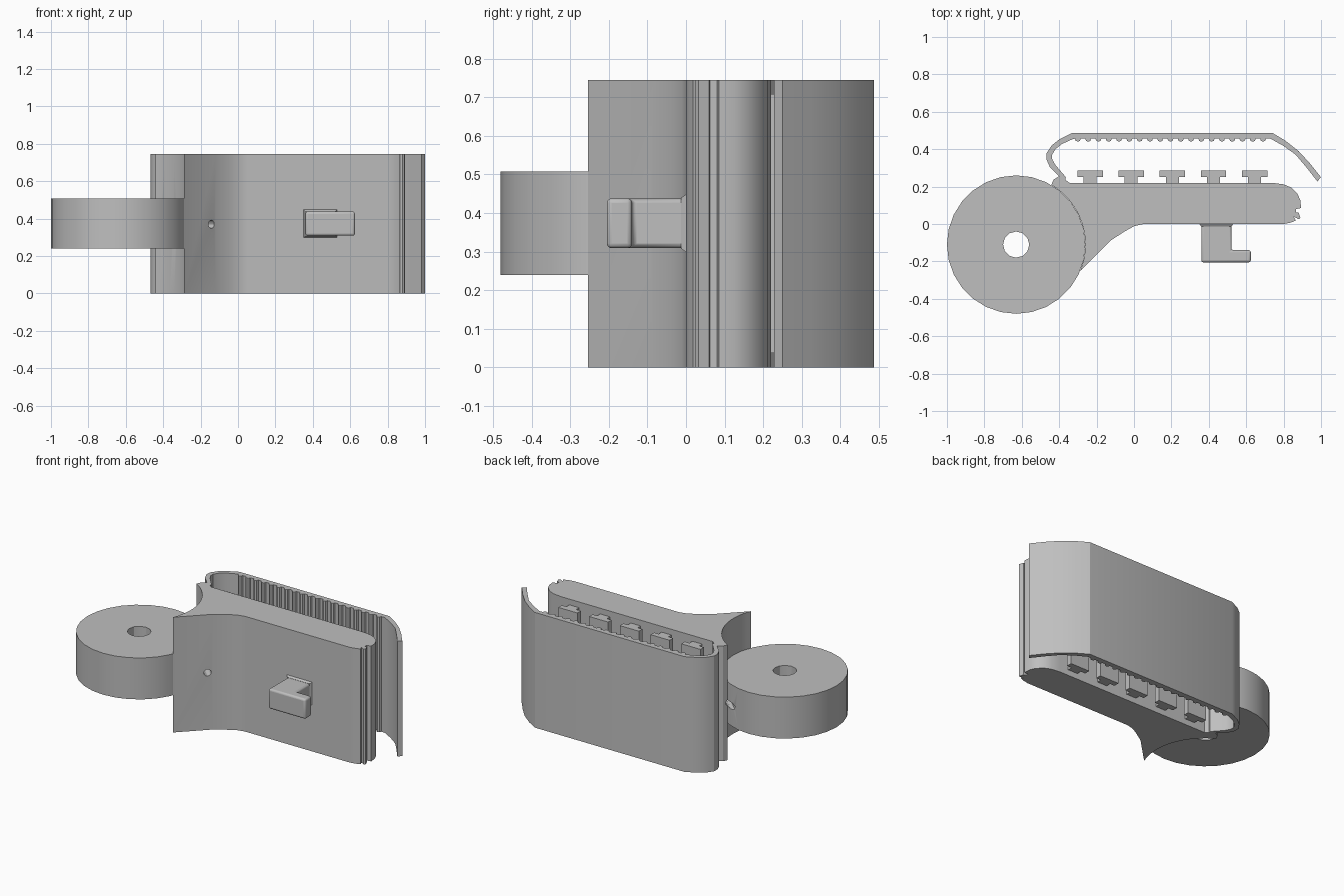
import bpy, bmesh
from math import cos, sin, pi, radians, atan2
from mathutils import Vector, Matrix

cube = bpy.data.objects.get("Cube")
if cube:
    bpy.data.objects.remove(cube, do_unlink=True)

HEIGHT = 0.745
HUB = Vector((-0.63, -0.11))
HUB_R = 0.37

grey = bpy.data.materials.new("plain_grey")
grey.use_nodes = True
grey.diffuse_color = (0.52, 0.52, 0.52, 1)
grey.node_tree.nodes["Principled BSDF"].inputs["Base Color"].default_value = grey.diffuse_color


def make_object(name, bm):
    bmesh.ops.recalc_face_normals(bm, faces=bm.faces[:])
    mesh = bpy.data.meshes.new(name)
    bm.to_mesh(mesh)
    bm.free()
    mesh.materials.append(grey)
    obj = bpy.data.objects.new(name, mesh)
    bpy.context.collection.objects.link(obj)
    return obj


def extrude_profile(name, points, low, high):
    bm = bmesh.new()
    face = bm.faces.new([bm.verts.new((x, y, low)) for x, y in points])
    moved = bmesh.ops.extrude_face_region(bm, geom=[face])["geom"]
    verts = [v for v in moved if isinstance(v, bmesh.types.BMVert)]
    bmesh.ops.translate(bm, verts=verts, vec=(0, 0, high - low))
    return make_object(name, bm)


def arc(center, radius, start, end, steps):
    angles = [start + (end - start) * i / steps for i in range(steps + 1)]
    return [(center[0] + radius * cos(a), center[1] + radius * sin(a)) for a in angles]


def activate(obj):
    bpy.ops.object.select_all(action="DESELECT")
    obj.select_set(True)
    bpy.context.view_layer.objects.active = obj


def cut_cylinder(targets, center, direction, radius, length, sides):
    bm = bmesh.new()
    turn = Vector(direction).to_track_quat("Z", "Y").to_matrix().to_4x4()
    bmesh.ops.create_cone(bm, cap_ends=True, segments=sides, radius1=radius, radius2=radius,
                          depth=length, matrix=Matrix.Translation(center) @ turn)
    cutter = make_object("hole_cutter", bm)
    cutter.hide_render = True
    for target in targets:
        mod = target.modifiers.new("hole", "BOOLEAN")
        mod.operation, mod.solver, mod.object = "DIFFERENCE", "EXACT", cutter
        activate(target)
        bpy.ops.object.modifier_apply(modifier=mod.name)
    bpy.data.objects.remove(cutter, do_unlink=True)


# Main body: concave seat for the hub, sloped neck, flat plate, latch at the tip
lower, upper = Vector((-0.285, -0.255)) - HUB, Vector((-0.44, 0.213)) - HUB
seat = arc(HUB, HUB_R, atan2(upper.y, upper.x), atan2(lower.y, lower.x), 16)
body_points = seat + [
    (-0.12, -0.085), (-0.05, -0.04), (0, -0.012), (0.05, 0),
    (0.8, 0), (0.84, 0.008), (0.865, 0.018), (0.855, 0.04), (0.88, 0.025), (0.89, 0.032),
    (0.88, 0.06), (0.865, 0.062), (0.865, 0.08), (0.893, 0.085),
    (0.89, 0.125), (0.875, 0.16), (0.84, 0.195), (0.8, 0.212), (0.74, 0.22),
    (-0.345, 0.22), (-0.365, 0.235), (-0.365, 0.25), (-0.39, 0.262), (-0.43, 0.237),
]
body = extrude_profile("body", body_points, 0, HEIGHT)

# Round hub
hub = extrude_profile("hub", arc(HUB, HUB_R, 0, 2 * pi, 28)[:-1], 0.24, 0.508)
cut_cylinder([hub], (HUB.x, HUB.y, 0.37), (0, 0, 1), 0.07, 1, 12)

# Diagonal pin hole through the neck and the hub rim
cut_cylinder([body, hub], (-0.3, 0.05, 0.37), (-1, 1, 0), 0.022, 0.7, 12)

# Flexible strap with a ribbed inner face
outer = [(-0.395, 0.25), (-0.45, 0.305), (-0.468, 0.345), (-0.467, 0.38), (-0.44, 0.42),
         (-0.4, 0.452), (-0.33, 0.487), (0.74, 0.487), (0.81, 0.445), (0.88, 0.39),
         (0.94, 0.325), (1, 0.25)]
inner_tip = [(0.98, 0.228), (0.92, 0.305), (0.865, 0.37), (0.8, 0.417), (0.73, 0.456)]
ribs = []
for i in range(19):
    ribs += arc((0.69 - i * 0.055, 0.456), 0.016, 0, -pi, 4)
inner_bend = [(-0.325, 0.455), (-0.385, 0.428), (-0.42, 0.4), (-0.438, 0.37), (-0.437, 0.345),
              (-0.42, 0.315), (-0.362, 0.248)]
strap = extrude_profile("ribbed_strap", outer + inner_tip + ribs + inner_bend, 0, HEIGHT)

# T-shaped rails facing the strap
rails = []
for i in range(5):
    x = -0.235 + 0.22 * i
    half = [(0.035, 0.215), (0.035, 0.25), (0.068, 0.25), (0.068, 0.286)]
    points = [(x + dx, y) for dx, y in half] + [(x - dx, y) for dx, y in reversed(half)]
    rails.append(extrude_profile(f"rail_{i + 1}", points, 0.037, 0.708))

# L-shaped hook on the front with a softened outline and flared root
hook = extrude_profile("hook", [(0.36, 0.02), (0.36, -0.205), (0.625, -0.205), (0.625, -0.14),
                                (0.52, -0.14), (0.52, 0.02)], 0.309, 0.438)
bevel = hook.modifiers.new("soft_edges", "BEVEL")
bevel.width, bevel.segments = 0.012, 3

bm = bmesh.new()
bmesh.ops.create_cube(bm, size=1, matrix=Matrix.Translation((0.44, -0.005, 0.3735))
                      @ Matrix.Diagonal((0.184, 0.016, 0.153, 1)))
for v in bm.verts:
    if v.co.y < -0.005:
        v.co.x = 0.44 + (v.co.x - 0.44) * 0.88
        v.co.z = 0.3735 + (v.co.z - 0.3735) * 0.86
root = make_object("hook_root", bm)

for obj in [body, hub, strap, hook, root] + rails:
    activate(obj)
    bpy.ops.object.shade_smooth_by_angle(angle=radians(30))
